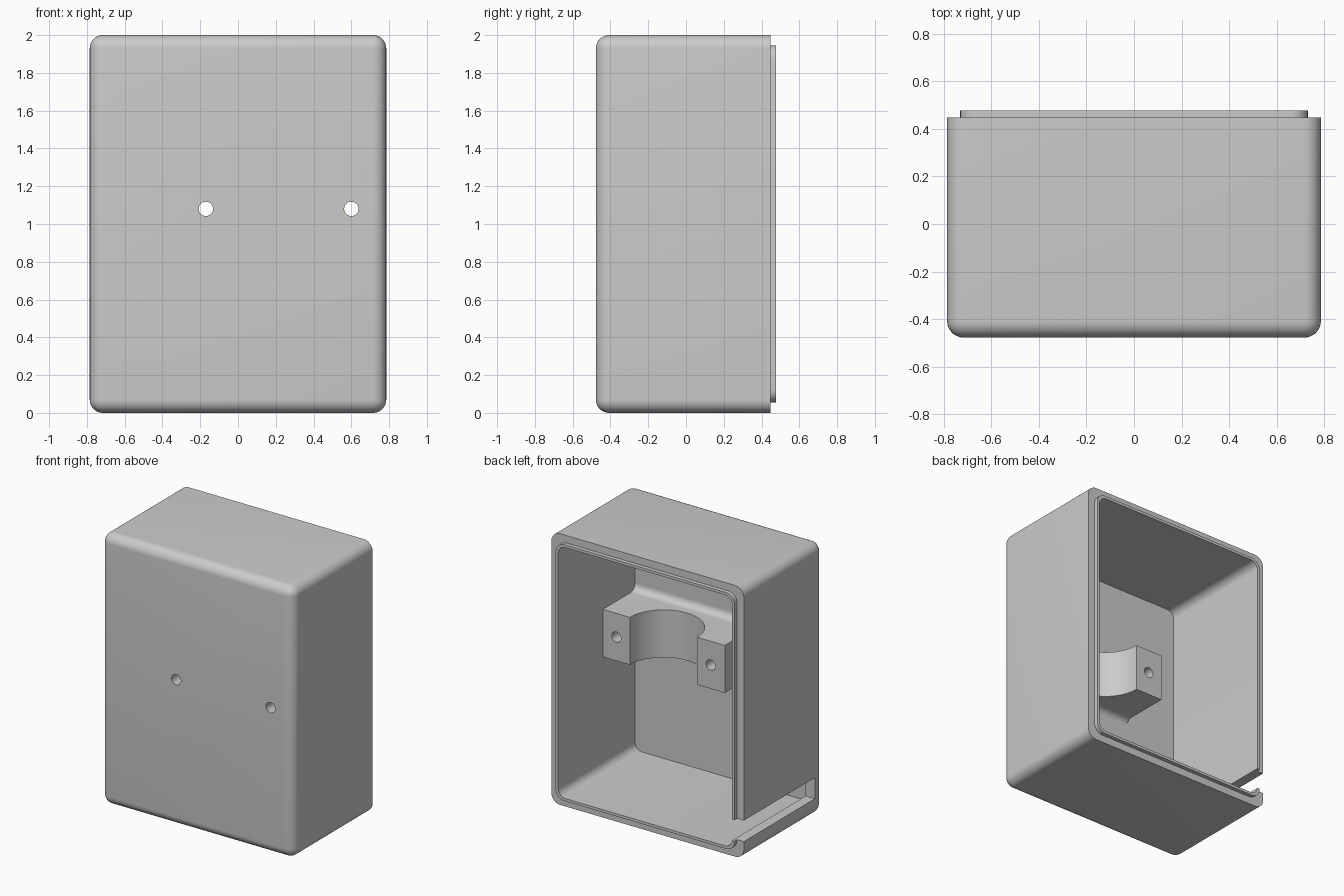
import bpy, bmesh
from math import pi, sin, cos
from mathutils import Matrix, Vector

cube = bpy.data.objects.get("Cube")
if cube:
    bpy.data.objects.remove(cube, do_unlink=True)

HX, FRONT, BACK, LIP_BACK = 0.785, -0.477, 0.447, 0.477
WALL, EDGE = 0.075, 0.055           # wall thickness, lip inset from outer face
HOLE_Z, HOLES = 1.08, (-0.17, 0.6)  # screw holes

grey = bpy.data.materials.new("light_grey")
grey.use_nodes = True
grey.diffuse_color = (0.6, 0.6, 0.6, 1)
grey.node_tree.nodes["Principled BSDF"].inputs["Base Color"].default_value = (0.6, 0.6, 0.6, 1)


def finish(bm, name):
    bmesh.ops.recalc_face_normals(bm, faces=bm.faces)
    mesh = bpy.data.meshes.new(name)
    bm.to_mesh(mesh)
    bm.free()
    mesh.materials.append(grey)
    obj = bpy.data.objects.new(name, mesh)
    bpy.context.collection.objects.link(obj)
    return obj


def box(name, lo, hi, radius=0, round_front=False):
    """Box whose edges along y, and optionally around the front, are rounded."""
    lo, hi = Vector(lo), Vector(hi)
    bm = bmesh.new()
    bmesh.ops.create_cube(bm, size=1)
    size, mid = hi - lo, (lo + hi) / 2
    for v in bm.verts:
        v.co = Vector(a * b for a, b in zip(v.co, size)) + mid
    if radius:
        edges = []
        for e in bm.edges:
            a, b = (v.co.y for v in e.verts)
            if abs(a - b) > 1e-4 or (round_front and a < mid.y):
                edges.append(e)
        bmesh.ops.bevel(bm, geom=edges, offset=radius, offset_type='OFFSET',
                        segments=8, profile=0.5, affect='EDGES')
    return finish(bm, name)


def cylinder(name, centre, radius, depth, rotation=None, sides=48):
    bm = bmesh.new()
    matrix = Matrix.Translation(centre) @ (rotation or Matrix())
    bmesh.ops.create_cone(bm, cap_ends=True, segments=sides, radius1=radius,
                          radius2=radius, depth=depth, matrix=matrix)
    return finish(bm, name)


def cut(obj, cutter):
    cutter.hide_render = True
    mod = obj.modifiers.new("cut", 'BOOLEAN')
    mod.operation, mod.solver, mod.object = 'DIFFERENCE', 'EXACT', cutter
    bpy.context.view_layer.objects.active = obj
    bpy.ops.object.modifier_apply(modifier=mod.name)
    bpy.data.objects.remove(cutter, do_unlink=True)


def cavity():
    return box("cavity", (-HX + WALL, -0.42, WALL), (HX - WALL, 0.6, 2 - WALL), 0.06)


def slot():
    return box("slot", (-1, -0.38, 0.13), (-0.6, 0.6, 0.285))


def screw_hole(x):
    return cylinder("screw_hole", (x, -0.2, HOLE_Z), 0.038, 0.8,
                    Matrix.Rotation(pi / 2, 4, 'X'), 32)


# Outer shell: rounded box, open at the back
shell = box("enclosure_shell", (-HX, FRONT, 0), (HX, BACK, 2), 0.07, True)

# Thin raised lip around the opening
lip = box("locating_lip", (-HX + EDGE, BACK, EDGE), (HX - EDGE, LIP_BACK, 2 - EDGE), 0.07)

for part in (shell, lip):
    cut(part, cavity())
    cut(part, slot())

# Clamp bracket: block with filleted root on the front wall
half, face_y, wall_y, fillet = 0.175, -0.045, -0.42, 0.05
upper = [(face_y, half)]
for i in range(9):
    a = i / 8 * pi / 2
    upper.append((wall_y + fillet - fillet * sin(a), half + fillet - fillet * cos(a)))
upper.append((wall_y - 0.02, half + fillet))
outline = upper + [(y, -z) for y, z in reversed(upper)]
bm = bmesh.new()
profile = bm.faces.new([bm.verts.new((-0.285, y, HOLE_Z + z)) for y, z in outline])
end = bmesh.ops.extrude_face_region(bm, geom=[profile])["geom"]
bmesh.ops.translate(bm, vec=(HX - WALL + 0.285, 0, 0),
                    verts=[g for g in end if isinstance(g, bmesh.types.BMVert)])
if profile.is_valid and len(profile.verts) and all(len(e.link_faces) < 2 for e in profile.edges):
    bm.faces.new([v for v in profile.verts])
bracket = finish(bm, "clamp_bracket")

# Half-round seat in the bracket
cut(bracket, cylinder("seat", (0.215, face_y, HOLE_Z), 0.275, 1, sides=64))

# Screw holes through the front wall and bracket
for part in (shell, bracket):
    for x in HOLES:
        cut(part, screw_hole(x))

# Smooth the curves, keep the corners crisp
for part in (shell, lip, bracket):
    bpy.ops.object.select_all(action='DESELECT')
    part.select_set(True)
    bpy.context.view_layer.objects.active = part
    bpy.ops.object.shade_smooth_by_angle(angle=pi / 6)
